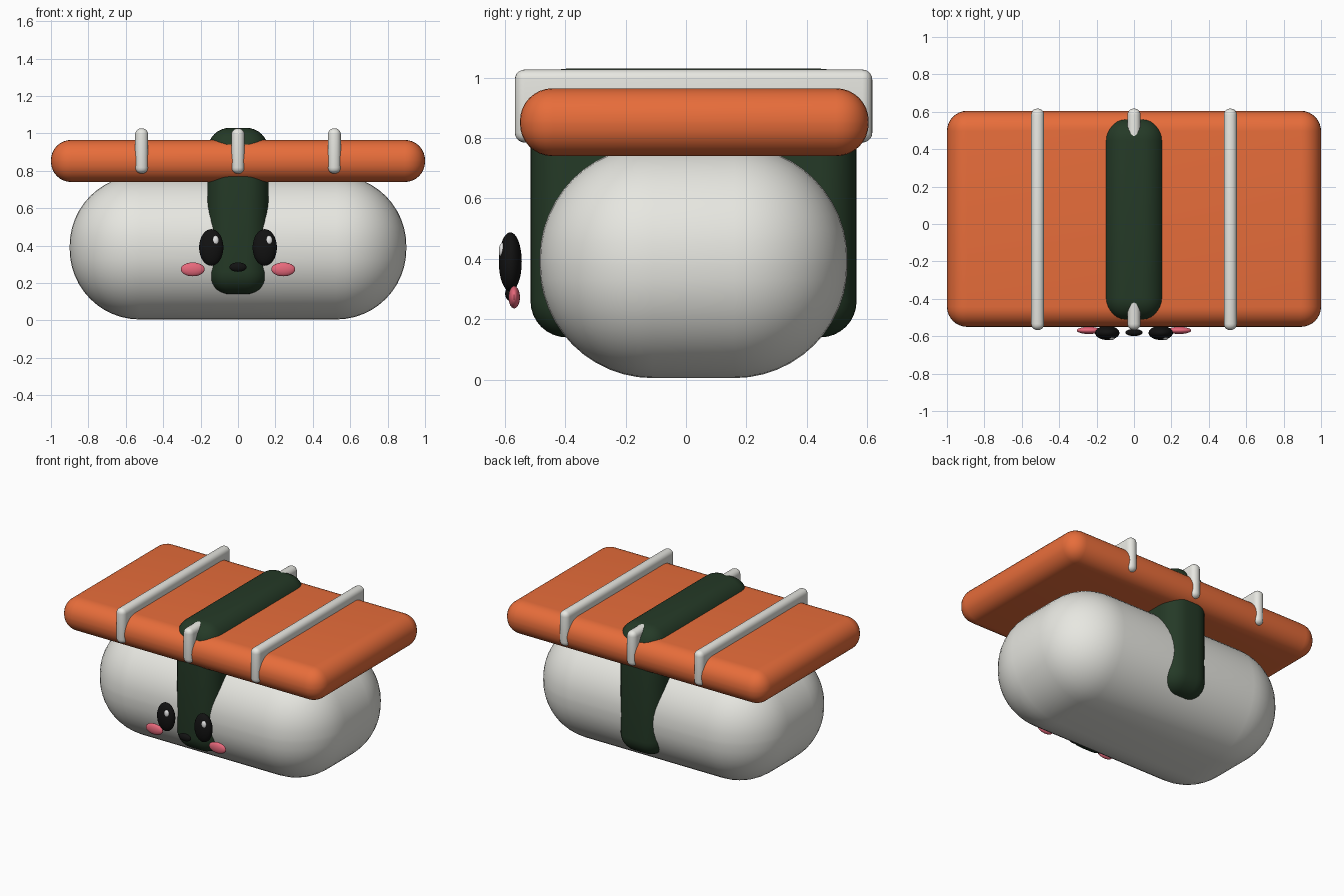
import bpy

cube = bpy.data.objects.get("Cube")
if cube:
    bpy.data.objects.remove(cube, do_unlink=True)


def material(name, rgb):
    m = bpy.data.materials.new(name)
    m.use_nodes = True
    m.diffuse_color = (*rgb, 1)
    bsdf = m.node_tree.nodes["Principled BSDF"]
    bsdf.inputs["Base Color"].default_value = (*rgb, 1)
    bsdf.inputs["Roughness"].default_value = 0.6
    return m


RICE = material("rice white", (0.86, 0.86, 0.81))
ORANGE = material("salmon orange", (0.84, 0.16, 0.045))
GREEN = material("seaweed green", (0.018, 0.042, 0.02))
BLACK = material("eye black", (0.006, 0.006, 0.006))
PINK = material("cheek pink", (0.8, 0.14, 0.2))
WHITE = material("glint white", (0.9, 0.9, 0.9))


def finish(name, mat):
    ob = bpy.context.object
    ob.name = name
    ob.data.materials.append(mat)
    bpy.ops.object.shade_smooth_by_angle()
    return ob


def rounded_box(name, mat, x, y, z, radius, segments=8):
    """Box given by (low, high) ranges, with rounded edges."""
    bpy.ops.mesh.primitive_cube_add(size=1, location=[sum(r) / 2 for r in (x, y, z)])
    ob = bpy.context.object
    ob.scale = [r[1] - r[0] for r in (x, y, z)]
    bpy.ops.object.transform_apply(location=False, rotation=False, scale=True)
    bevel = ob.modifiers.new("rounding", "BEVEL")
    bevel.width, bevel.segments = radius, segments
    bpy.ops.object.modifier_apply(modifier="rounding")
    return finish(name, mat)


def ellipsoid(name, mat, centre, radii):
    bpy.ops.mesh.primitive_uv_sphere_add(segments=32, ring_count=16, radius=1, location=centre)
    bpy.context.object.scale = radii
    bpy.ops.object.transform_apply(location=False, rotation=False, scale=True)
    return finish(name, mat)


# Rice body, fish slab and seaweed band
rounded_box("rice_body", RICE, (-0.9, 0.9), (-0.485, 0.535), (0.005, 0.775), 0.375, 12)
rounded_box("fish_slab", ORANGE, (-1, 1), (-0.55, 0.605), (0.74, 0.965), 0.108)
rounded_box("seaweed_band", GREEN, (-0.163, 0.163), (-0.515, 0.565), (0.14, 1.03), 0.12)

# Pale stripes wrapping the slab
for label, x in (("right", -0.515), ("middle", 0), ("left", 0.515)):
    rounded_box(label + "_stripe", RICE, (x - 0.035, x + 0.035),
                (-0.567, 0.617), (0.785, 1.027), 0.033, 5)

# Face
for label, side in (("right", -1), ("left", 1)):
    ellipsoid(label + "_eye", BLACK, (side * 0.143, -0.582, 0.39), (0.065, 0.038, 0.098))
    ellipsoid(label + "_eye_glint", WHITE, (side * 0.143 + 0.022, -0.608, 0.428),
              (0.018, 0.012, 0.025))
    ellipsoid(label + "_cheek", PINK, (side * 0.242, -0.569, 0.273), (0.064, 0.019, 0.037))
ellipsoid("nose", BLACK, (0, -0.58, 0.285), (0.046, 0.019, 0.025))
